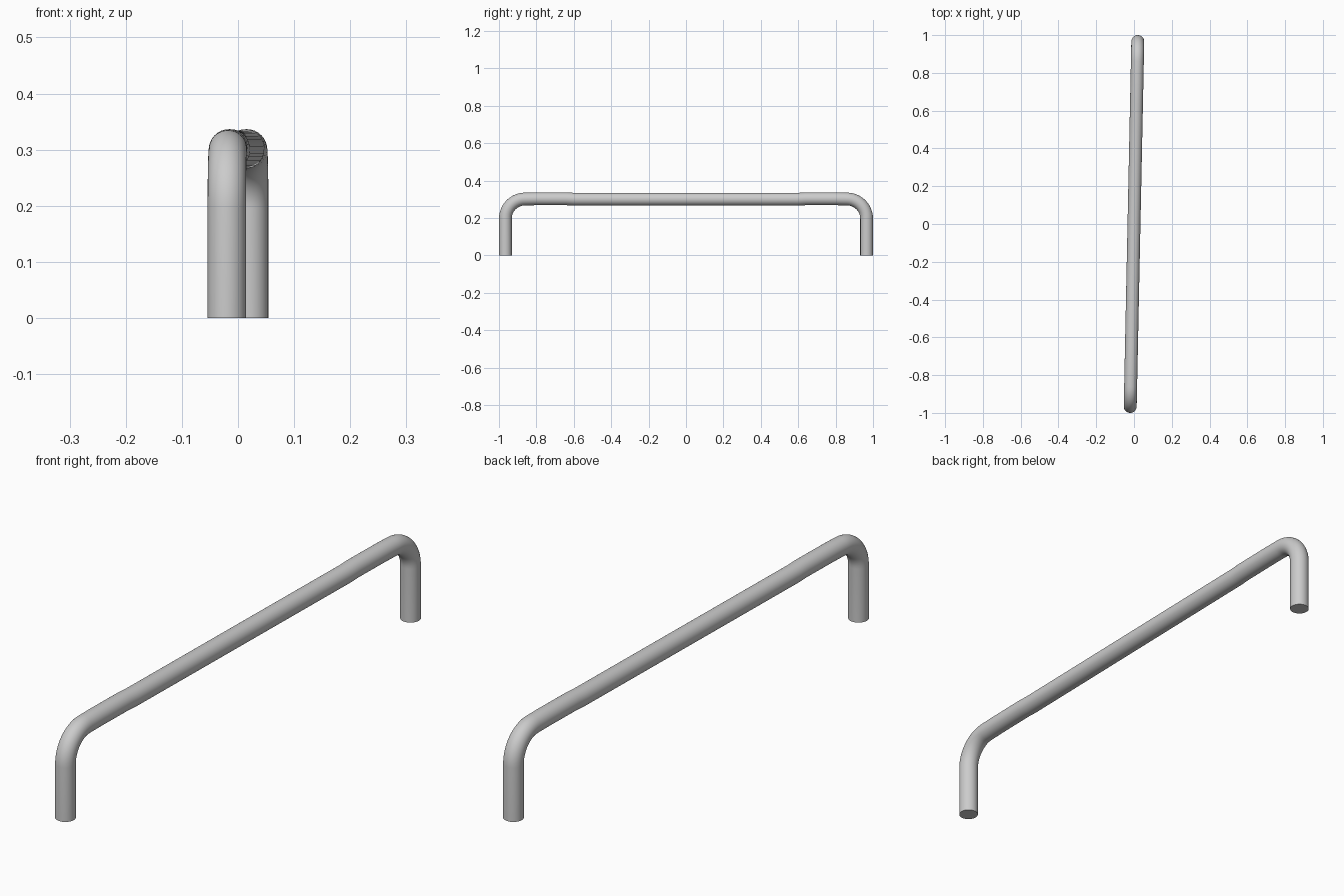
import bpy, bmesh
from math import sin, cos, pi
from mathutils import Vector

if "Cube" in bpy.data.objects:
    bpy.data.objects.remove(bpy.data.objects["Cube"])

R = 0.0342          # tube radius
BEND = 0.105        # bend radius on the centreline
END = Vector((0.02, 0.9658, 0))
HALF = END.length
TOP = 0.301
SIDES = 32

along = END.normalized()
side = Vector((along.y, -along.x, 0))
up = Vector((0, 0, 1))

# half of the centreline: (distance along, height), leg foot to bar
half = [(-HALF, 0.0)]
for i in range(13):
    a = pi / 2 * i / 12
    half.append((-HALF + BEND - BEND * cos(a), TOP - BEND + BEND * sin(a)))
half += [(-0.8, TOP + 0.0012), (-0.64, TOP + 0.0012), (-0.6, TOP - 0.001)]
path = half + [(-s, z) for s, z in reversed(half)]
pts = [along * s + up * z for s, z in path]

# sweep a round section along the bent centreline
bm = bmesh.new()
rings = []
for i, p in enumerate(pts):
    if i in (0, len(pts) - 1):
        t = up if i == 0 else -up
    else:
        t = ((p - pts[i - 1]).normalized() + (pts[i + 1] - p).normalized()).normalized()
    n = side.cross(t)
    rings.append([bm.verts.new(p + R * (cos(2 * pi * k / SIDES) * side + sin(2 * pi * k / SIDES) * n))
                  for k in range(SIDES)])
for a, b in zip(rings, rings[1:]):
    for k in range(SIDES):
        j = (k + 1) % SIDES
        bm.faces.new((a[k], a[j], b[j], b[k]))

# flat feet
bm.faces.new(rings[0])
bm.faces.new(rings[-1])
bmesh.ops.recalc_face_normals(bm, faces=bm.faces)

mesh = bpy.data.meshes.new("bar_handle")
bm.to_mesh(mesh)
bm.free()
handle = bpy.data.objects.new("bar_handle", mesh)
bpy.context.collection.objects.link(handle)
bpy.context.view_layer.objects.active = handle
handle.select_set(True)
bpy.ops.object.shade_smooth_by_angle()
